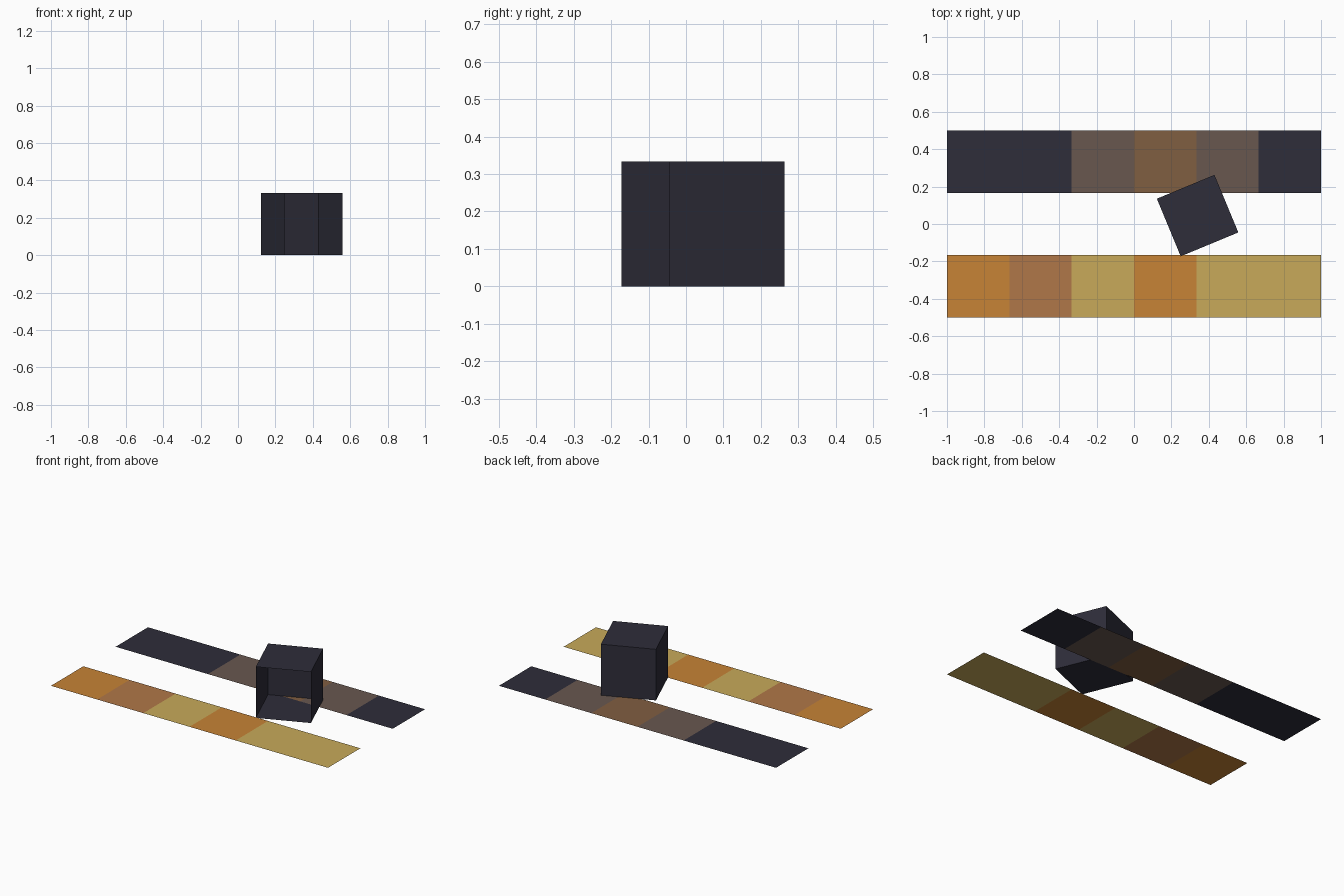
import bpy, bmesh, math
from mathutils import Matrix

cube = bpy.data.objects.get("Cube")
if cube:
    bpy.data.objects.remove(cube, do_unlink=True)


def linear(v):
    v /= 255
    return v / 12.92 if v <= 0.04045 else ((v + 0.055) / 1.055) ** 2.4


def material(name, rgb):
    mat = bpy.data.materials.new(name)
    colour = (*[linear(v) for v in rgb], 1)
    mat.use_nodes = True
    bsdf = next(n for n in mat.node_tree.nodes if n.type == 'BSDF_PRINCIPLED')
    bsdf.inputs["Base Color"].default_value = colour
    mat.diffuse_color = colour
    return mat


charcoal = material("charcoal", (46, 45, 58))
taupe = material("taupe", (104, 87, 79))
brown = material("brown", (128, 94, 65))
orange = material("orange", (199, 131, 54))
copper = material("copper", (176, 119, 72))
sand = material("sand", (200, 170, 90))

CELL = 1 / 3  # side of every square tile and of the box


def add_object(name, bm, mats):
    mesh = bpy.data.meshes.new(name)
    bm.to_mesh(mesh)
    bm.free()
    for mat in mats:
        mesh.materials.append(mat)
    obj = bpy.data.objects.new(name, mesh)
    bpy.context.collection.objects.link(obj)
    return obj


def strip(name, y, tiles):
    """Flat row of six square tiles, one colour per tile, starting at x = -1."""
    mats = list(dict.fromkeys(tiles))
    bm = bmesh.new()
    rows = [[bm.verts.new((-1 + i * CELL, y + s * CELL / 2, 0)) for i in range(7)]
            for s in (-1, 1)]
    for i, mat in enumerate(tiles):
        face = bm.faces.new((rows[0][i], rows[0][i + 1], rows[1][i + 1], rows[1][i]))
        face.material_index = mats.index(mat)
    add_object(name, bm, mats)


# Two flat tiled strips
strip("back_strip", CELL, [charcoal, charcoal, taupe, brown, taupe, charcoal])
strip("front_strip", -CELL, [orange, copper, sand, orange, sand, sand])

# Thin-walled box, turned on its base, with its front side open
bm = bmesh.new()
bmesh.ops.create_cube(bm, size=CELL)
bm.normal_update()
bmesh.ops.delete(bm, geom=[f for f in bm.faces if f.normal.y < -0.9], context='FACES')
bmesh.ops.transform(bm, verts=bm.verts, matrix=Matrix.Translation((0, 0, CELL / 2)))
box = add_object("open_box", bm, [charcoal])
box.location = (0.34, 0.045, 0)
box.rotation_euler.z = math.radians(22.5)
